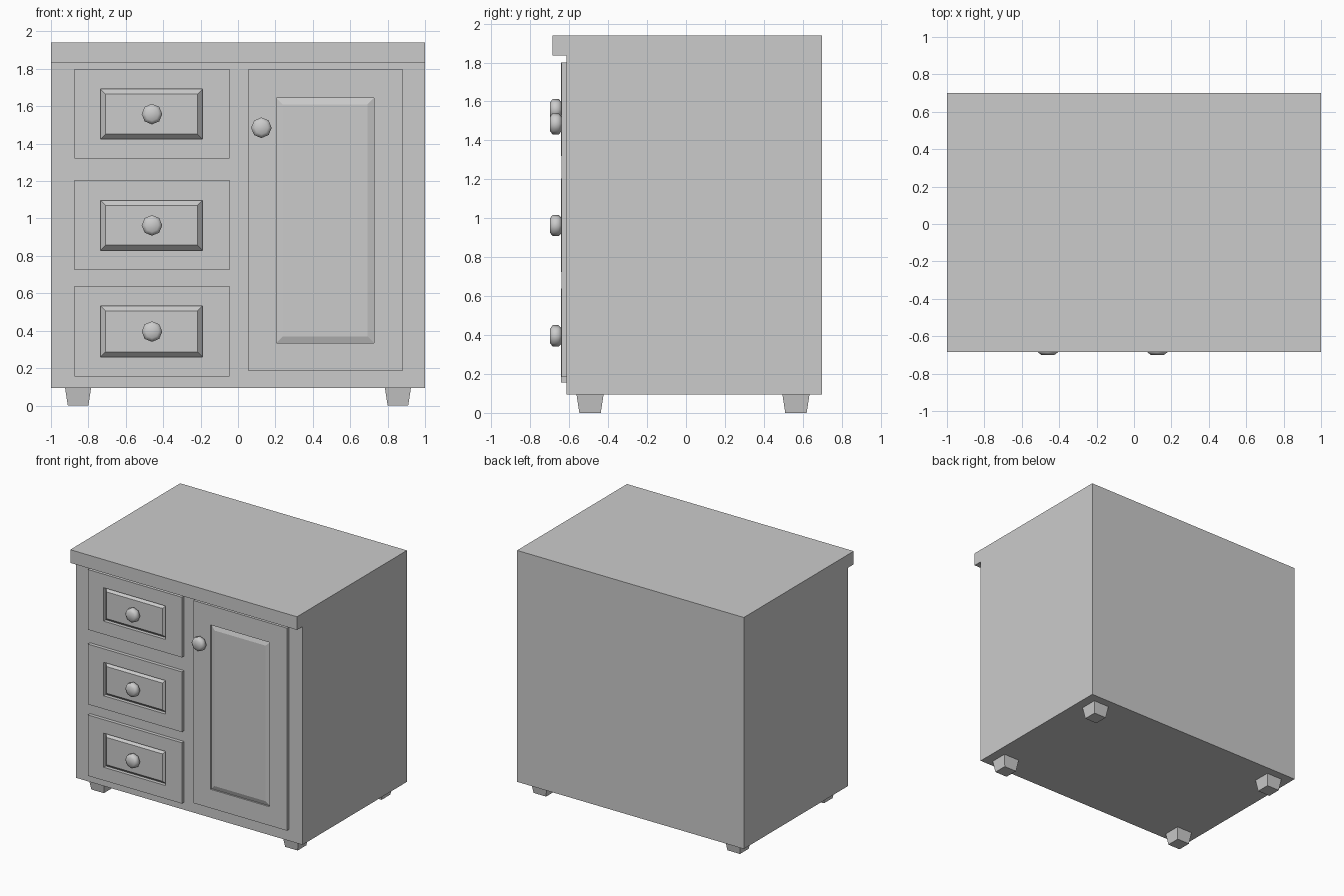
import bpy, bmesh, math
from mathutils import Matrix

cube = bpy.data.objects.get("Cube")
if cube:
    bpy.data.objects.remove(cube, do_unlink=True)

GREY = (0.6, 0.6, 0.6, 1)
paint = bpy.data.materials.new("grey paint")
paint.use_nodes = True
paint.diffuse_color = GREY
paint.node_tree.nodes["Principled BSDF"].inputs["Base Color"].default_value = GREY


def finish(name, bm):
    bmesh.ops.recalc_face_normals(bm, faces=bm.faces)
    mesh = bpy.data.meshes.new(name)
    bm.to_mesh(mesh)
    bm.free()
    mesh.materials.append(paint)
    obj = bpy.data.objects.new(name, mesh)
    bpy.context.collection.objects.link(obj)
    return obj


def loft(name, rings):
    """Skin a list of matching point rings and cap both ends."""
    bm = bmesh.new()
    loops = [[bm.verts.new(p) for p in ring] for ring in rings]
    n = len(loops[0])
    for a, b in zip(loops, loops[1:]):
        for i in range(n):
            j = (i + 1) % n
            bm.faces.new((a[i], a[j], b[j], b[i]))
    bm.faces.new(loops[0][::-1])
    bm.faces.new(loops[-1])
    return finish(name, bm)


def rect(x0, x1, z0, z1, y):
    return [(x0, y, z0), (x1, y, z0), (x1, y, z1), (x0, y, z1)]


def panel(name, outer, field, bevel, depth, front):
    """Front plate with a sunken groove that slopes up to a raised field."""
    x0, x1, z0, z1 = field
    inner = (x0 + bevel, x1 - bevel, z0 + bevel, z1 - bevel)
    return loft(name, [rect(*outer, -0.61), rect(*outer, front),
                       rect(*field, front), rect(*field, front + depth),
                       rect(*inner, front)])


def knob(name, x, z):
    profile = [(0.035, -0.636), (0.055, -0.655), (0.055, -0.685), (0.035, -0.70)]
    rings = [[(x + r * math.sin(i * math.pi / 4), y, z + r * math.cos(i * math.pi / 4))
              for i in range(8)] for r, y in profile]
    obj = loft(name, rings)
    for face in obj.data.polygons:
        face.use_smooth = True


# Cabinet body with overhanging top lip, one side profile
side = [(-0.615, 0.095), (0.70, 0.095), (0.70, 1.94), (-0.685, 1.94),
        (-0.685, 1.835), (-0.615, 1.835)]
loft("cabinet_body", [[(x, y, z) for y, z in side] for x in (-1, 1)])

# Drawers and their knobs
drawers = {"top": (1.32, 1.80), "middle": (0.725, 1.205), "bottom": (0.155, 0.64)}
for label, (z0, z1) in drawers.items():
    panel(label + "_drawer", (-0.875, -0.045, z0, z1),
          (-0.735, -0.19, z0 + 0.105, z1 - 0.108), 0.027, 0.028, -0.643)
    knob(label + "_drawer_knob", -0.46, (z0 + z1) / 2 - 0.002)

# Door and its knob
panel("door", (0.055, 0.88, 0.185, 1.80), (0.205, 0.727, 0.335, 1.645),
      0.035, 0.012, -0.64)
knob("door_knob", 0.125, 1.485)

# Tapered feet
for x, xn in ((-0.855, "right"), (0.855, "left")):
    for y, yn in ((-0.493, "front"), (0.565, "back")):
        rings = [[(x + sx * r, y + sy * r, z) for sx, sy in
                  ((-1, -1), (1, -1), (1, 1), (-1, 1))]
                 for r, z in ((0.055, 0), (0.07, 0.097))]
        loft(f"{yn}_{xn}_foot", rings)
